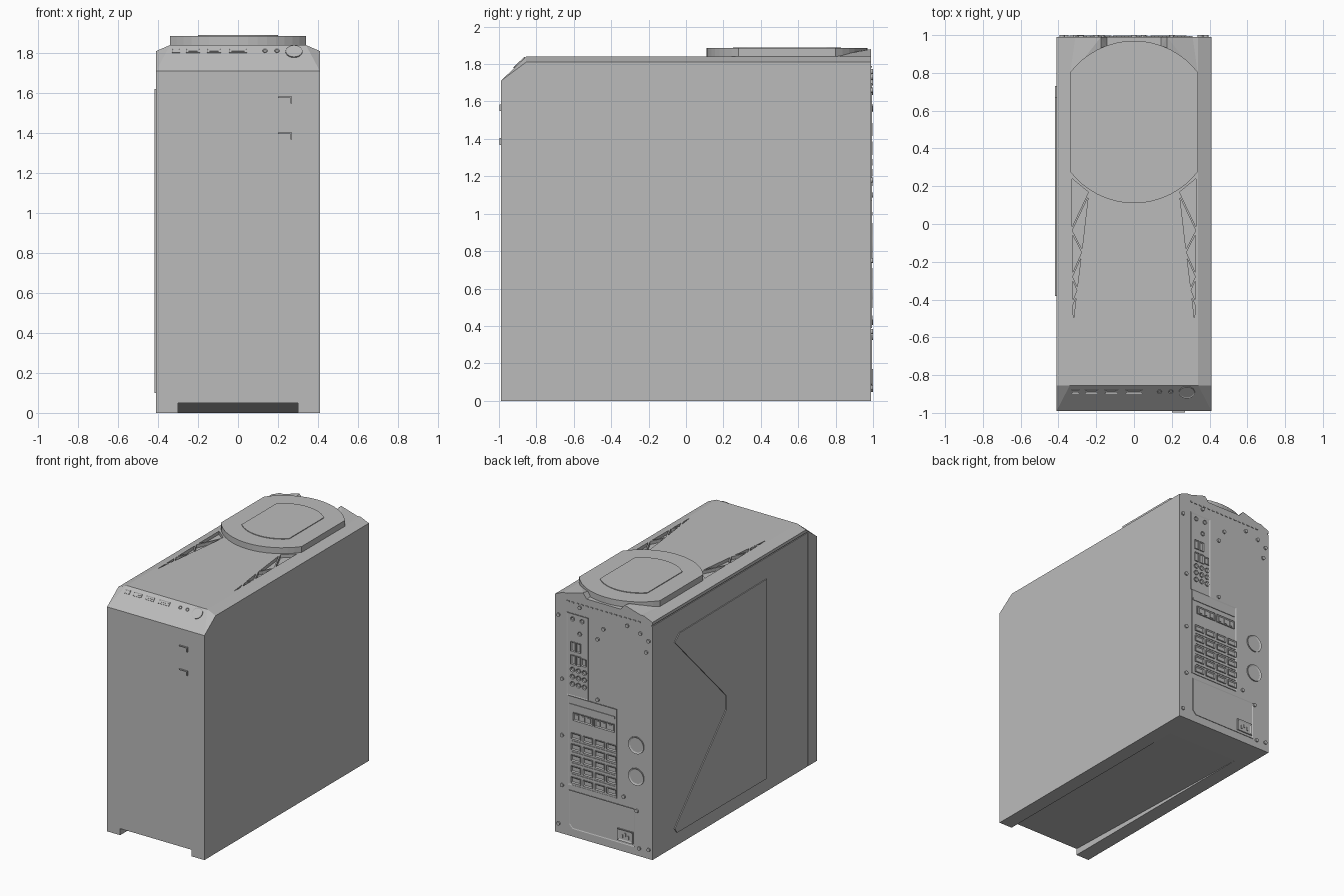
import bpy, bmesh, math
from mathutils import Vector

cube = bpy.data.objects.get("Cube")
if cube:
    bpy.data.objects.remove(cube, do_unlink=True)

grey = bpy.data.materials.new("case_grey")
grey.use_nodes = True
grey.diffuse_color = (0.5, 0.5, 0.5, 1)
grey.node_tree.nodes["Principled BSDF"].inputs["Base Color"].default_value = (0.5, 0.5, 0.5, 1)


# Mappings from (u, v, height) on a surface to space
def back(u, v, w):
    return Vector((u, 0.99 + w, v))


def front(u, v, w):
    return Vector((u, -0.99 - w, v))


def top(u, v, w):
    return Vector((u, v, 1.84 + w))


def side(u, v, w):
    return Vector((-0.41 - w, u, v))


def slope(u, v, w):
    along = Vector((0, 0.135, 0.13)).normalized()
    out = Vector((0, -0.13, 0.135)).normalized()
    return Vector((u, -0.922, 1.775)) + along * v + out * w


# Outlines
def rect(u, v, w, h):
    return [(u - w / 2, v - h / 2), (u + w / 2, v - h / 2),
            (u + w / 2, v + h / 2), (u - w / 2, v + h / 2)]


def disc(u, v, r, n=20):
    return [(u + r * math.cos(i * math.tau / n), v + r * math.sin(i * math.tau / n)) for i in range(n)]


def barrel(half, y0, y1, sag, n=16):
    """Straight sides with a bowed front and back."""
    rad = (half ** 2 + sag ** 2) / (2 * sag)
    a = math.asin(half / rad)
    steps = [a * (2 * i / n - 1) for i in range(n + 1)]
    low = [(rad * math.sin(t), y0 + rad - rad * math.cos(t)) for t in steps]
    high = [(-rad * math.sin(t), y1 - rad + rad * math.cos(t)) for t in steps]
    return low + high


# Solids
def prism(bm, place, pts, lo, hi, rim=0, sink=0):
    """Extrude an outline; a rim leaves a raised frame round a sunken middle."""
    a = [bm.verts.new(place(u, v, lo)) for u, v in pts]
    b = [bm.verts.new(place(u, v, hi)) for u, v in pts]
    n = len(pts)
    faces = [bm.faces.new(a[::-1]), bm.faces.new(b)]
    faces += [bm.faces.new((a[i], a[(i + 1) % n], b[(i + 1) % n], b[i])) for i in range(n)]
    bmesh.ops.recalc_face_normals(bm, faces=faces)
    if rim:
        bmesh.ops.inset_region(bm, faces=[faces[1]], thickness=rim, use_even_offset=True)
        bmesh.ops.translate(bm, verts=faces[1].verts, vec=place(0, 0, -sink) - place(0, 0, 0))


def hull(bm, points):
    verts = [bm.verts.new(p) for p in points]
    res = bmesh.ops.convex_hull(bm, input=verts)
    bmesh.ops.delete(bm, geom=[v for v in res["geom_interior"] if isinstance(v, bmesh.types.BMVert)],
                     context="VERTS")


def finish(name, bm):
    bmesh.ops.dissolve_limit(bm, angle_limit=0.002, verts=bm.verts[:], edges=bm.edges[:])
    bmesh.ops.recalc_face_normals(bm, faces=bm.faces[:])
    mesh = bpy.data.meshes.new(name)
    bm.to_mesh(mesh)
    bm.free()
    mesh.materials.append(grey)
    ob = bpy.data.objects.new(name, mesh)
    bpy.context.collection.objects.link(ob)
    return ob


def part(name, place, items):
    """items: (outline, low, high, rim, sink)"""
    bm = bmesh.new()
    for it in items:
        prism(bm, place, *it)
    return finish(name, bm)


# Case body with sloped front lip and chamfered top edges
bm = bmesh.new()
pts = []
for s in (-1, 1):
    pts += [(s * 0.41, -0.99, 0), (s * 0.41, 0.99, 0), (s * 0.41, -0.99, 1.71), (s * 0.41, -0.855, 1.81),
            (s * 0.34, -0.855, 1.84), (s * 0.41, 0.99, 1.81), (s * 0.34, 0.99, 1.84)]
hull(bm, pts)
body = finish("case_body", bm)

# Cutter: tapered underside recess, top truss pockets, side panel seams
bm = bmesh.new()
hull(bm, [(s * 0.3, y, z) for s in (-1, 1)
          for y, z in ((-1.1, -0.02), (-1.1, 0.053), (0.755, 0), (0.755, -0.02))])
outer = [(0.332, 0.25), (0.332, -0.035), (0.33, -0.28), (0.328, -0.43)]
inner = [(0.235, 0.17), (0.272, -0.15), (0.297, -0.35), (0.324, -0.58)]
zigzag = [p for pair in zip(outer, inner) for p in pair]
for i in range(len(zigzag) - 2):
    p = [Vector(q) for q in zigzag[i:i + 3]]
    edge = [(p[(k + 1) % 3] - p[(k + 2) % 3]).length for k in range(3)]
    centre = sum((p[k] * edge[k] for k in range(3)), Vector((0, 0))) / sum(edge)
    area = abs((p[1] - p[0]).cross(p[2] - p[0])) / 2
    keep = max(0.35, 1 - 0.005 / (2 * area / sum(edge)))
    for s in (-1, 1):
        tri = [centre + (q - centre) * keep for q in p]
        prism(bm, top, [(s * q.x, q.y) for q in tri], -0.025, 0.02)
prism(bm, side, rect(-0.88, 0.89, 0.007, 1.78), -0.006, 0.02)
prism(bm, side, rect(0.06, 1.783, 1.87, 0.007), -0.006, 0.02)
cutter = finish("recess_cutter", bm)
cutter.hide_render = True
mod = body.modifiers.new("recesses", "BOOLEAN")
mod.operation = "DIFFERENCE"
mod.object = cutter
bpy.context.view_layer.objects.active = body
bpy.ops.object.modifier_apply(modifier=mod.name)
bpy.data.objects.remove(cutter, do_unlink=True)

# Raised top cover with its shallow centre pad
part("top_cover", top, [(barrel(0.34, 0.11, 0.97, 0.17), -0.005, 0.045)])
part("top_cover_pad", top, [(barrel(0.2, 0.25, 0.83, 0.08), 0.04, 0.05)])

# Rear shoulders rising either side of the cable notch
bm = bmesh.new()
for s in (-1, 1):
    hull(bm, [(s * x, y, z) for x, y, z in (
        (0.405, 0.99, 1.812), (0.175, 0.99, 1.88), (0.14, 0.99, 1.835), (0.14, 0.93, 1.835),
        (0.175, 0.93, 1.87), (0.34, 0.78, 1.84), (0.2, 0.78, 1.835), (0.3, 0.99, 1.80))])
finish("rear_shoulders", bm)

# Raised side window panel with angled rear edge
part("side_panel_bulge", side, [([(-0.38, 0.1), (-0.38, 1.62), (0.67, 1.61), (0.73, 1.56), (0.11, 0.92),
                                  (0.11, 0.81), (0.73, 0.14), (0.7, 0.1)], -0.002, 0.007)])

# Front connectors on the sloped lip
ports = [(rect(-0.31, 0.05, 0.042, 0.03), -0.002, 0.004, 0.006, 0.004)]
for u, w in ((-0.225, 0.07), (-0.12, 0.07), (0.0, 0.09)):
    ports.append((rect(u, 0.05, w, 0.03), -0.002, 0.004, 0.006, 0.004))
    ports.append((rect(u, 0.053, w - 0.025, 0.008), -0.002, 0.003))
ports += [(disc(u, 0.05, 0.012), -0.002, 0.004, 0.004, 0.004) for u in (0.135, 0.195)]
part("front_ports", slope, ports)
part("power_button", slope, [(disc(0.28, 0.045, 0.042, 32), -0.002, 0.006, 0.005, 0.003)])

# Small door catches on the front
part("front_catches", front, [x for z in (1.58, 1.4) for x in (
    (rect(0.235, z, 0.07, 0.008), -0.002, 0.008), (rect(0.266, z - 0.017, 0.008, 0.03), -0.002, 0.008))])

# Rear connector panel with sockets
part("rear_io_plate", back, [(rect(0.22, 1.385, 0.18, 0.63), -0.002, 0.004, 0.008, 0.003)])
sockets = [(rect(u, z, 0.036, 0.07), -0.002, 0.008, 0.006, 0.006)
           for z in (1.45, 1.35) for u in (0.255, 0.21)]
sockets.append((rect(0.165, 1.35, 0.04, 0.055), -0.002, 0.008, 0.006, 0.006))
sockets += [(disc(u, z, 0.018, 16), -0.002, 0.008, 0.006, 0.005)
            for z in (1.275, 1.22, 1.165) for u in (0.26, 0.21, 0.16)]
sockets += [(disc(u, z, 0.016, 16), -0.002, 0.007, 0.005, 0.004)
            for u, z in ((0.26, 1.66), (0.18, 1.66), (0.2, 1.56))]
part("rear_sockets", back, sockets)

# Expansion slot plate with its vent grid
part("expansion_plate", back, [(rect(0.095, 0.73, 0.41, 0.68), -0.002, 0.004, 0.008, 0.003)])
vents = [(rect(0.23 - 0.1 * c, 0.77 - 0.084 * r, 0.08, 0.045), -0.002, 0.008, 0.008, 0.006)
         for r in range(5) for c in range(4)]
vents += [(rect(0.08, 0.728 - 0.084 * r, 0.37, 0.006), -0.002, 0.005) for r in range(5)]
for u in (0.17, -0.01):
    vents.append((rect(u, 0.92, 0.165, 0.06), -0.002, 0.008, 0.007, 0.006))
    vents += [(rect(u - 0.05 + 0.05 * k, 0.92, 0.025, 0.035), -0.002, 0.007) for k in range(3)]
vents.append((rect(0.095, 1.0, 0.38, 0.02), -0.002, 0.006))
part("expansion_vents", back, vents)

# Tube grommets
part("rear_grommets", back, [(disc(-0.276, z, 0.065, 32), -0.002, 0.008, 0.012, 0.006) for z in (0.84, 0.6)])

# Power supply plate and mains inlet
part("power_supply_plate", back, [([(-0.265, 0.06), (0.26, 0.06), (0.29, 0.09), (0.29, 0.35), (-0.265, 0.35)],
                                   -0.002, 0.004, 0.006, 0.003)])
part("mains_inlet", back, [(rect(-0.185, 0.125, 0.13, 0.09), -0.002, 0.009, 0.012, 0.006)]
     + [(rect(-0.185 + d, 0.125 + h, 0.01, 0.025), -0.002, 0.008)
        for d, h in ((-0.025, -0.008), (0, 0.008), (0.025, -0.008))])

# Rear screws
spots = [(s * 0.38, z) for s in (-1, 1) for z in (1.66, 0.07)]
spots += [(0.35, z) for z in (1.18, 0.75, 0.37)]
spots += [(0, 1.65), (0.05, 1.56), (0.05, 1.1), (-0.31, 1.7), (-0.36, 1.57), (-0.17, 0.42), (-0.28, 0.34),
          (-0.2, 1.73), (0.2, 1.76), (-0.3, 0.06)]
part("rear_screws", back, [(disc(u, z, 0.014, 12), -0.002, 0.01) for u, z in spots])

# Row of small perforation studs under the rear top edge
part("rear_top_studs", back, [(rect(-0.3 + 0.04 * i, 1.785, 0.02, 0.008), -0.002, 0.005) for i in range(16)])
